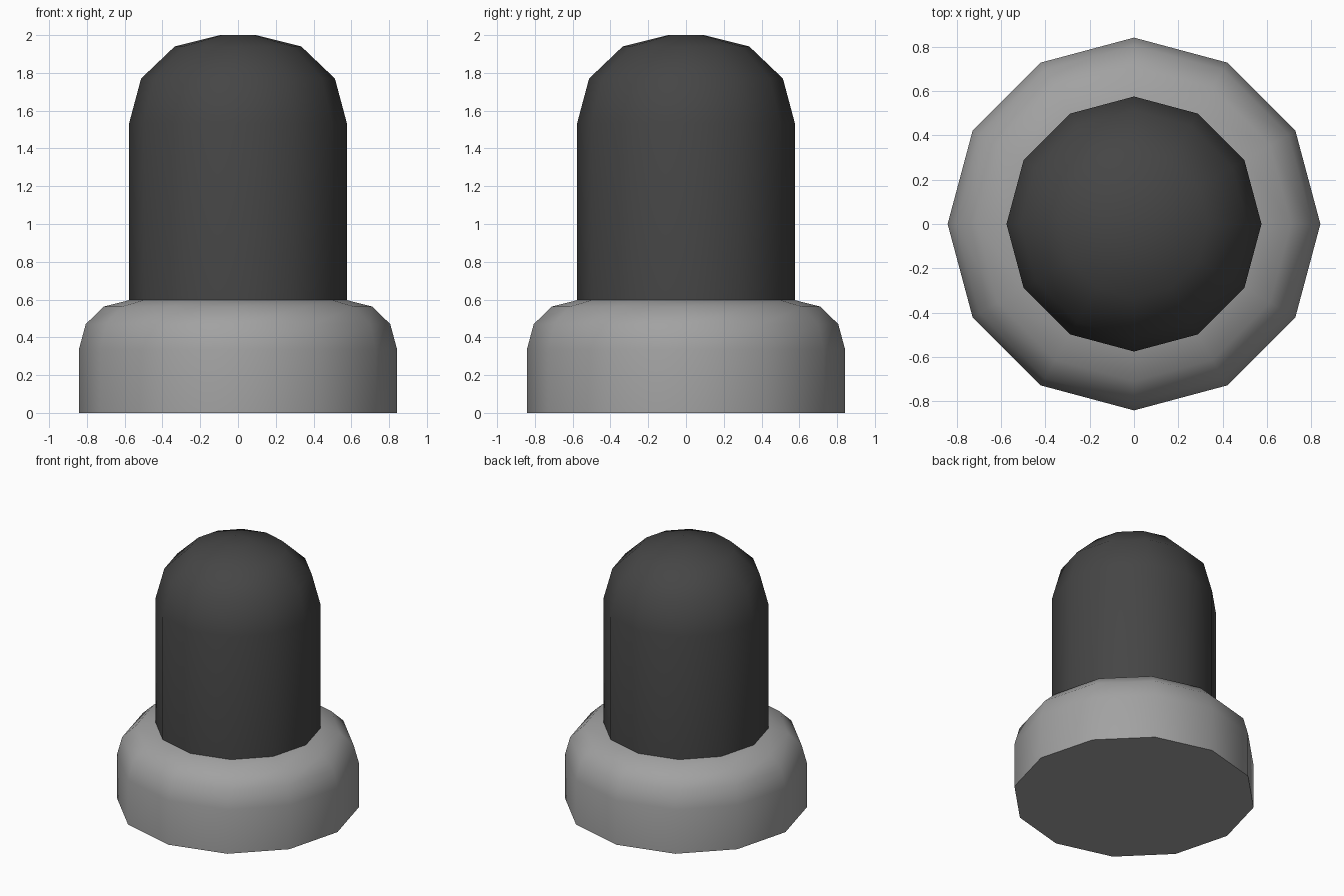
import bpy, math

if "Cube" in bpy.data.objects:
    bpy.data.objects.remove(bpy.data.objects["Cube"])

SIDES = 12


def lathe(name, profile, cap_bottom=False, cap_top=False, color=None):
    """Revolve (radius, z) points around the z axis."""
    verts = [(r * math.cos(2 * math.pi * i / SIDES), r * math.sin(2 * math.pi * i / SIDES), z)
             for r, z in profile for i in range(SIDES)]
    faces = []
    for k in range(len(profile) - 1):
        for i in range(SIDES):
            j = (i + 1) % SIDES
            a, b = k * SIDES, (k + 1) * SIDES
            faces.append((a + i, a + j, b + j, b + i))
    if cap_bottom:
        faces.append(tuple(reversed(range(SIDES))))
    if cap_top:
        faces.append(tuple(range(len(verts) - SIDES, len(verts))))
    mesh = bpy.data.meshes.new(name)
    mesh.from_pydata(verts, [], faces)
    obj = bpy.data.objects.new(name, mesh)
    bpy.context.collection.objects.link(obj)
    if color:
        mat = bpy.data.materials.new(name + "_material")
        mat.diffuse_color = color
        mat.use_nodes = True
        mat.node_tree.nodes["Principled BSDF"].inputs["Base Color"].default_value = mat.diffuse_color
        mesh.materials.append(mat)
    bpy.ops.object.select_all(action='DESELECT')
    obj.select_set(True)
    bpy.context.view_layer.objects.active = obj
    bpy.ops.object.shade_smooth_by_angle(angle=math.radians(40))
    return obj


# Wide rounded collar standing on the ground, open where the post rises from it
lathe("base_collar", [(0.842, 0), (0.842, 0.337), (0.806, 0.47), (0.71, 0.563), (0.576, 0.597)],
      cap_bottom=True, color=(0.36, 0.36, 0.36, 1))

# Dark post with a domed top
lathe("domed_post", [(0.576, 0.597), (0.576, 1.535), (0.513, 1.77), (0.335, 1.94), (0.096, 2.0)],
      cap_top=True, color=(0.06, 0.06, 0.06, 1))
